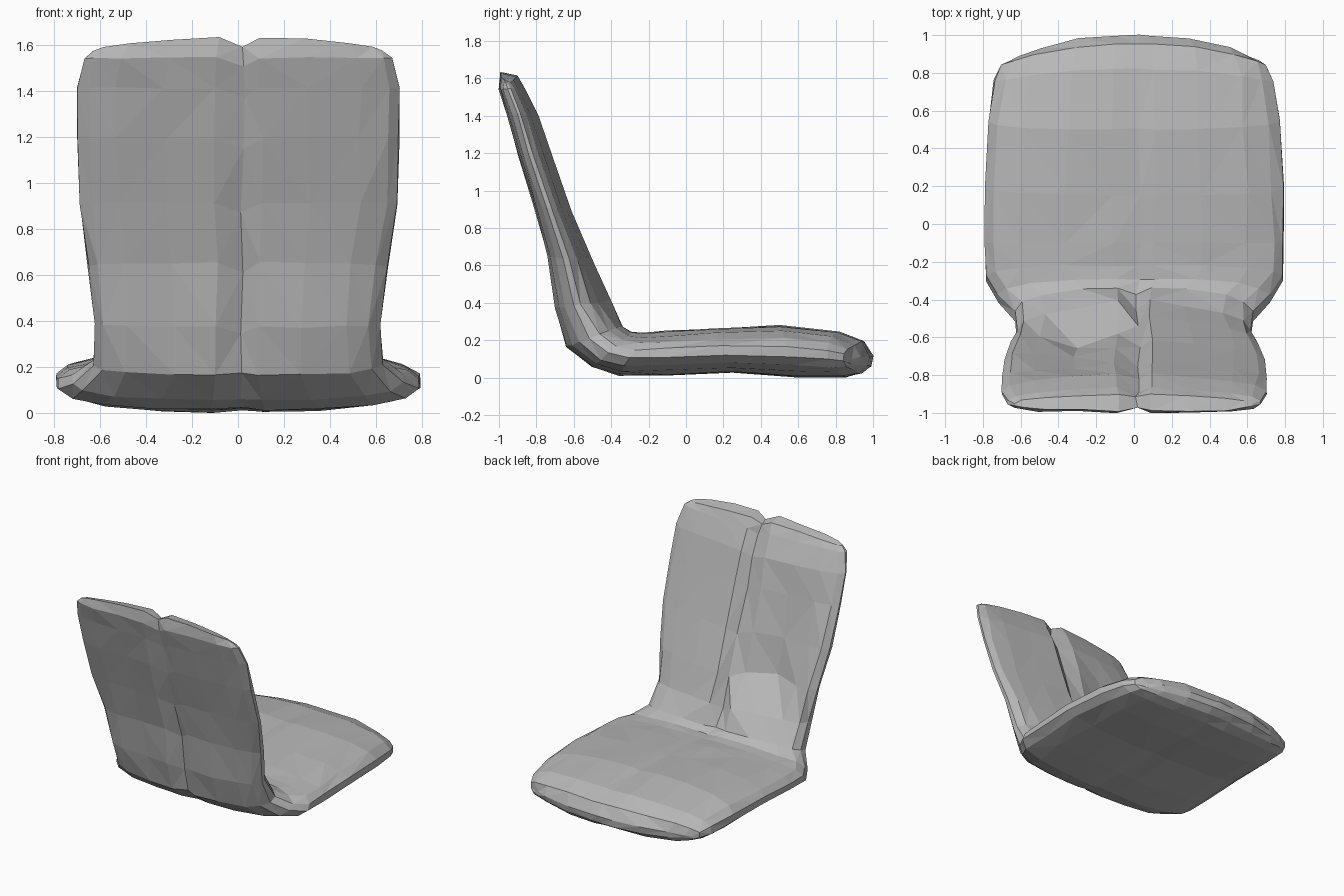
import bpy, bmesh, random
from mathutils import Vector

random.seed(4)
default_cube = bpy.data.objects.get("Cube")
if default_cube:
    bpy.data.objects.remove(default_cube)

# One plain grey for the whole shell
grey = bpy.data.materials.new("plain grey")
grey.use_nodes = True
colour = (0.48, 0.48, 0.48, 1)
grey.diffuse_color = colour
grey.node_tree.nodes["Principled BSDF"].inputs["Base Color"].default_value = colour

# Stations from seat lip to backrest top: inner y, z, outer y, z,
# half width, bow of the edge, central groove depth, right panel fullness
stations = [
    (1.00, .12, .99, .07, .66, .13, 0, 1),
    (.95, .20, .94, .03, .70, .10, .04, 1),
    (.82, .25, .85, .01, .74, .08, .06, 1),
    (.50, .285, .60, .01, .77, 0, .06, 1),
    (.15, .27, .25, .035, .79, 0, .06, 1),
    (-.10, .255, -.10, .02, .79, 0, .05, 1),
    (-.22, .245, -.36, .02, .785, 0, .05, 1),
    (-.29, .25, -.50, .06, .72, 0, .08, 1),
    (-.34, .28, -.64, .17, .63, 0, .20, 1),
    (-.40, .42, -.70, .38, .62, 0, .35, .9),
    (-.49, .61, -.74, .66, .65, 0, .40, -.4),
    (-.61, .90, -.81, .92, .69, 0, .40, .05),
    (-.72, 1.20, -.90, 1.20, .70, 0, .40, .6),
    (-.79, 1.41, -.96, 1.42, .70, 0, .40, 1),
    (-.86, 1.55, -1.00, 1.55, .67, 0, .40, 1),
    (-.90, 1.62, -.99, 1.64, .63, .05, .35, 1),
]

# Half cross-sections: position across the width, fullness of the padding
widths = (1, .93, .76, .45, .14)
seat_top = (.2, .52, .78, .96, 1)
seat_base = (.2, .55, .80, .96, 1)
back_inner = (-.1, .26, .52, .78, 1)
back_outer = (.35, .65, .88, 1, 1)


def section(fullness):
    half = list(zip(widths, fullness))
    return half + [(.03, None)] + [(-u, t) for u, t in reversed(half)]


def ring(bm, station, jitter):
    iy, iz, oy, oz, width, bow, groove, panel = station
    inner, outer = Vector((0, iy, iz)), Vector((0, oy, oz))
    middle = (inner + outer) / 2
    on_back = iz > .35
    # Bowed edges curve backward on the seat and downward on the backrest
    drop = Vector((0, 0, -bow)) if on_back else Vector((0, -bow, 0))
    top = section(back_inner if on_back else seat_top)
    base = section(back_outer if on_back else seat_base)
    points = []
    for side, order in ((inner, top), (outer, base[::-1])):
        for u, full in order:
            t = 1 - groove if full is None else full
            # Sagging panel on the right half of the backrest
            if on_back and -.5 < u < -.4:
                t *= panel if side is inner else .85
            elif side is inner and -.8 < u < -.1:
                t *= (1 + panel) / 2
            p = middle + (side - middle) * t + drop * abs(u) ** 2.5
            p.x = u * width
            if full is None and on_back:
                p.z -= groove * .1
            shake = Vector([random.uniform(-1, 1) for _ in range(3)]) * jitter
            if abs(u) < 1:
                shake.x *= 3
            points.append(bm.verts.new(p + shake))
    return points


# Padded seat and backrest as one continuous faceted shell
bm = bmesh.new()
rings = [ring(bm, s, .004) for s in stations]
for a, b in zip(rings, rings[1:]):
    for i in range(len(a)):
        j = (i + 1) % len(a)
        bm.faces.new((a[i], a[j], b[j], b[i]))

# Close both ends with strips between the inner and outer pads
for r in (rings[0], rings[-1]):
    for i in range(len(r) // 2 - 1):
        k = len(r) - 1 - i
        bm.faces.new((r[i], r[i + 1], r[k - 1], r[k]))

bmesh.ops.triangulate(bm, faces=bm.faces[:])
bmesh.ops.recalc_face_normals(bm, faces=bm.faces[:])

# Rest the underside on the ground
lowest = min(v.co.z for v in bm.verts)
bmesh.ops.translate(bm, verts=bm.verts[:], vec=(0, 0, -lowest))

mesh = bpy.data.meshes.new("padded_seat_shell")
bm.to_mesh(mesh)
bm.free()
mesh.materials.append(grey)
seat = bpy.data.objects.new("padded_seat_shell", mesh)
bpy.context.collection.objects.link(seat)
